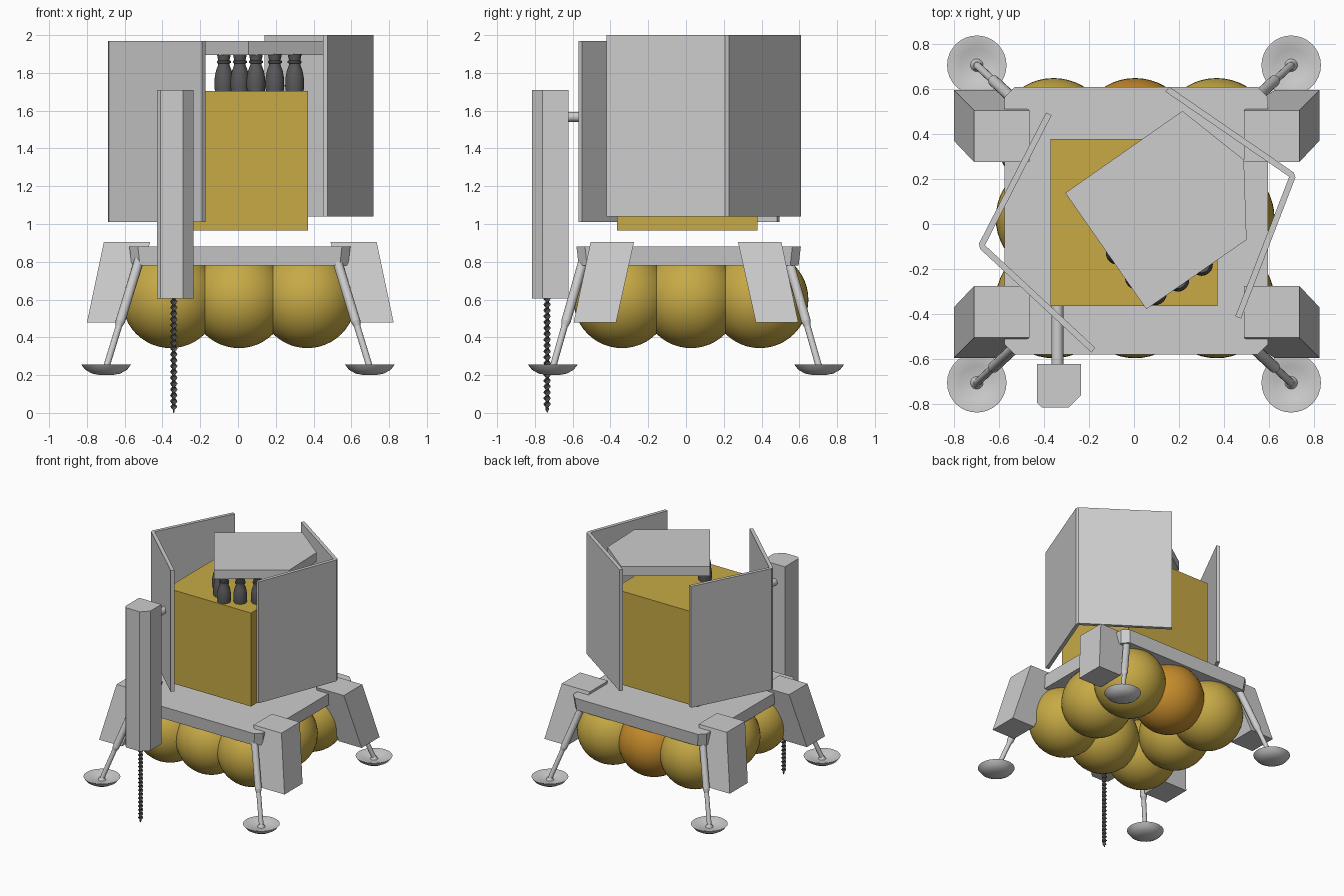
import bpy, bmesh, math
from mathutils import Vector

if "Cube" in bpy.data.objects:
    bpy.data.objects.remove(bpy.data.objects["Cube"], do_unlink=True)


def material(name, rgb):
    m = bpy.data.materials.new(name)
    m.use_nodes = True
    m.diffuse_color = (*rgb, 1)
    m.node_tree.nodes["Principled BSDF"].inputs["Base Color"].default_value = (*rgb, 1)
    return m


GREY = material("light grey", (0.61, 0.61, 0.61))
GOLD = material("gold foil", (0.57, 0.40, 0.06))
ORANGE = material("orange foil", (0.56, 0.26, 0.025))
DARK = material("dark grey", (0.1, 0.1, 0.105))


def finish(name, bm, mat, smooth=False):
    bmesh.ops.recalc_face_normals(bm, faces=bm.faces)
    me = bpy.data.meshes.new(name)
    bm.to_mesh(me)
    bm.free()
    me.materials.append(mat)
    ob = bpy.data.objects.new(name, me)
    bpy.context.collection.objects.link(ob)
    if smooth:
        bpy.ops.object.select_all(action='DESELECT')
        ob.select_set(True)
        bpy.context.view_layer.objects.active = ob
        bpy.ops.object.shade_smooth_by_angle(angle=math.radians(40))
    return ob


def loft(name, rings, mat, smooth=False):
    """Skin a stack of equal-length rings and cap both ends."""
    bm = bmesh.new()
    vs = [[bm.verts.new(p) for p in r] for r in rings]
    n = len(vs[0])
    for a, b in zip(vs, vs[1:]):
        for i in range(n):
            j = (i + 1) % n
            bm.faces.new((a[i], a[j], b[j], b[i]))
    bm.faces.new(vs[0])
    bm.faces.new(vs[-1])
    return finish(name, bm, mat, smooth)


def prism(name, pts, z0, z1, mat, base_scale=1.0):
    low = [(x * base_scale, y * base_scale, z0) for x, y in pts]
    return loft(name, [low, [(x, y, z1) for x, y in pts]], mat)


def lathe(name, profile, x, y, mat, sides=32):
    """Turn (radius, height) pairs around a vertical axis."""
    angles = [math.tau * i / sides for i in range(sides)]
    rings = [[(x + r * math.cos(a), y + r * math.sin(a), z) for a in angles]
             for r, z in profile]
    return loft(name, rings, mat, True)


def tube(name, a, b, r0, r1, mat):
    a, b = Vector(a), Vector(b)
    q = (b - a).to_track_quat('Z', 'Y')
    rings = []
    for p, r in ((a, r0), (b, r1)):
        rings.append([p + q @ Vector((r * math.cos(t), r * math.sin(t), 0))
                      for t in (math.tau * i / 16 for i in range(16))])
    return loft(name, rings, mat, True)


def rect(x0, x1, y0, y1):
    return [(x0, y0), (x1, y0), (x1, y1), (x0, y1)]


def folded_panel(name, a, b, c, z0, z1, t=0.027):
    """Two thin walls meeting at a small bevelled corner b."""
    a, b, c = Vector(a), Vector(b), Vector(c)
    d1, d2 = (a - b).normalized(), (c - b).normalized()
    n1 = (d2 - d1 * d1.dot(d2)).normalized() * t
    n2 = (d1 - d2 * d1.dot(d2)).normalized() * t
    bis = (d1 + d2).normalized()
    inner = b + bis * (t / math.sin(d1.angle(d2) / 2))
    outline = [a, b + d1 * 0.015, b + d2 * 0.015, c, c + n2, inner, a + n1]
    return prism(name, outline, z0, z1, GREY)


# Deck with clipped corners
x0, x1, y0, y1, c = -0.575, 0.595, -0.58, 0.608, 0.045
prism("deck", [(x0 + c, y0), (x1 - c, y0), (x1, y0 + c), (x1, y1 - c),
               (x1 - c, y1), (x0 + c, y1), (x0, y1 - c), (x0, y0 + c)],
      0.78, 0.88, GREY, 0.98)

# Ring of spherical tanks
for i in (-1, 0, 1):
    for j in (-1, 0, 1):
        if i == j == 0:
            continue
        bm = bmesh.new()
        bmesh.ops.create_uvsphere(bm, u_segments=48, v_segments=24, radius=0.257)
        bmesh.ops.translate(bm, verts=bm.verts,
                            vec=(0.005 + 0.362 * i, 0.026 + 0.365 * j, 0.6))
        finish("tank", bm, ORANGE if (i, j) == (0, 1) else GOLD, True)

# Corner thruster housings, legs and foot pads
pad = [(0.03, 0.2), (0.075, 0.208), (0.11, 0.228), (0.132, 0.256),
       (0.126, 0.257), (0.075, 0.238), (0.028, 0.232), (0.015, 0.255)]
for sx in (-1, 1):
    for sy in (-1, 1):
        ox = 0.012 * (1 + sx)
        top = [(sx * x + ox, sy * y, 0.905) for x, y in rect(0.465, 0.71, 0.275, 0.505)]
        low = [(sx * x + ox, sy * y, 0.478) for x, y in rect(0.60, 0.80, 0.37, 0.595)]
        loft("corner_housing", [low, top], GREY)
        foot = Vector((sx * 0.698, sy * 0.705, 0.24))
        hip = Vector((sx * 0.52, sy * 0.54, 0.82))
        knee = foot.lerp(hip, 0.42)
        lathe("foot_pad", pad, foot.x, foot.y, GREY)
        tube("leg_lower", foot, knee, 0.017, 0.017, GREY)
        tube("leg_collar", foot.lerp(hip, 0.36), knee, 0.014, 0.025, GREY)
        tube("leg_upper", knee, hip, 0.025, 0.025, GREY)

# Central body
prism("body", rect(-0.37, 0.37, -0.365, 0.378), 0.965, 1.705, GOLD)

# Folded shield panels
folded_panel("right_shield", (-0.39, 0.495), (-0.695, -0.10), (-0.19, -0.57), 1.01, 1.97)
folded_panel("left_shield", (0.155, 0.61), (0.722, 0.22), (0.475, -0.42), 1.04, 2.0)

# Roof plate
prism("roof_plate", [(-0.305, 0.138), (0.055, -0.378), (0.5, -0.07),
                     (0.488, 0.285), (0.215, 0.502)], 1.895, 1.968, GREY)

# Nozzles hanging under the roof plate
bell = [(0.046, 1.695), (0.05, 1.73), (0.049, 1.77), (0.042, 1.81), (0.03, 1.842),
        (0.03, 1.85), (0.037, 1.853), (0.037, 1.863), (0.03, 1.866), (0.037, 1.9)]
for x, y in ((0.095, -0.31), (0.195, -0.25), (0.3, -0.18), (0.01, -0.24), (-0.075, -0.13)):
    lathe("nozzle", bell, x, y, DARK, 24)

# Drill housing with one clipped edge, its bracket and the auger
prism("drill_housing", [(-0.41, -0.815), (-0.29, -0.815), (-0.235, -0.76), (-0.235, -0.622),
                        (-0.43, -0.622), (-0.43, -0.795)], 0.605, 1.71, GREY)
tube("drill_bracket", (-0.34, -0.64, 1.567), (-0.34, -0.35, 1.567), 0.026, 0.026, GREY)
rings = []
for k in range(201):
    z = 0.62 * k / 200
    twist = k * math.pi / 10
    size = min(1, 0.1 + z / 0.04)
    ring = []
    for i in range(10):
        t = math.tau * i / 10
        u, v = 0.019 * size * math.cos(t), 0.009 * size * math.sin(t)
        ring.append((-0.34 + u * math.cos(twist) - v * math.sin(twist),
                     -0.735 + u * math.sin(twist) + v * math.cos(twist), z))
    rings.append(ring)
loft("auger", rings, DARK, True)
